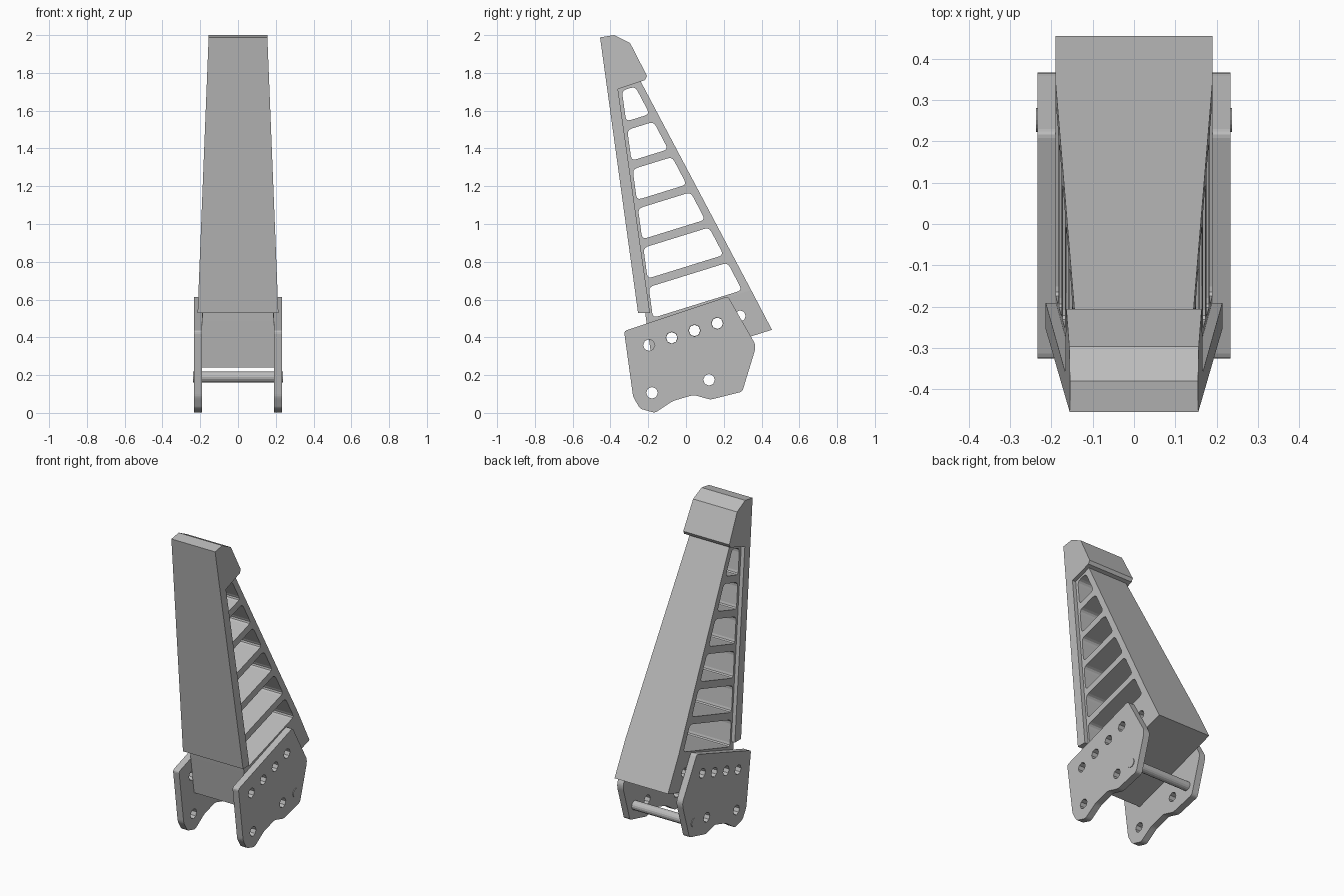
import bpy
import bmesh
from math import cos, sin, tau
from mathutils import Vector

cube = bpy.data.objects.get("Cube")
if cube:
    bpy.data.objects.remove(cube)

GREY = (0.5, 0.5, 0.5, 1)
steel = bpy.data.materials.new("plain grey")
steel.use_nodes = True
steel.diffuse_color = GREY
steel.node_tree.nodes["Principled BSDF"].inputs["Base Color"].default_value = GREY


def make_object(name, bm):
    bmesh.ops.recalc_face_normals(bm, faces=bm.faces)
    mesh = bpy.data.meshes.new(name)
    bm.to_mesh(mesh)
    bm.free()
    mesh.materials.append(steel)
    obj = bpy.data.objects.new(name, mesh)
    bpy.context.collection.objects.link(obj)
    return obj


def add_prism(bm, outline, right, left):
    """Side outline of (y, z) points; right and left give x at a height."""
    a = [bm.verts.new((right(z), y, z)) for y, z in outline]
    b = [bm.verts.new((left(z), y, z)) for y, z in outline]
    bm.faces.new(a)
    bm.faces.new(b[::-1])
    for i in range(len(a)):
        j = (i + 1) % len(a)
        bm.faces.new((a[j], a[i], b[i], b[j]))


def straight(bm, outline, x0, x1):
    add_prism(bm, outline, lambda z: x0, lambda z: x1)


def rounded(points, radius, steps=3):
    """Replace each corner with a short curve."""
    out = []
    pts = [Vector(p) for p in points]
    for i, p in enumerate(pts):
        back, ahead = pts[i - 1] - p, pts[(i + 1) % len(pts)] - p
        a = p + back.normalized() * min(radius, back.length * 0.4)
        c = p + ahead.normalized() * min(radius, ahead.length * 0.4)
        for k in range(steps + 1):
            t = k / steps
            out.append(tuple(a * (1 - t) ** 2 + p * (2 * t * (1 - t)) + c * t * t))
    return out


def circle(centre, radius, sides):
    return [(centre[0] + radius * cos(tau * i / sides),
             centre[1] + radius * sin(tau * i / sides)) for i in range(sides)]


def cut(obj, outlines):
    """Cut the outlines sideways through an object."""
    bm = bmesh.new()
    for outline in outlines:
        straight(bm, outline, -0.5, 0.5)
    cutter = make_object("cutter", bm)
    cutter.hide_render = True
    mod = obj.modifiers.new("openings", "BOOLEAN")
    mod.operation = "DIFFERENCE"
    mod.solver = "EXACT"
    mod.object = cutter
    bpy.context.view_layer.objects.active = obj
    bpy.ops.object.modifier_apply(modifier=mod.name)
    bpy.data.objects.remove(cutter)


# Tapered body: front point, back point and half width at each section
sections = [((-0.175, 0.24), (0.455, 0.44), 0.19),
            ((-0.21, 0.485), (0.345, 0.65), 0.19),
            ((-0.38, 1.75), (-0.257, 1.787), 0.14)]
bm = bmesh.new()
rings = []
for front, back, w in sections:
    corners = [(-w, *front), (w, *front), (w, *back), (-w, *back)]
    rings.append([bm.verts.new(c) for c in corners])
for low, high in zip(rings, rings[1:]):
    for i in range(4):
        j = (i + 1) % 4
        bm.faces.new((low[i], low[j], high[j], high[i]))
bm.faces.new(rings[0][::-1])
bm.faces.new(rings[-1])
body = make_object("tapered_body", bm)

# Ladder openings between sloping ribs
SLOPE = 0.31


def rib_ends(z):
    y = -0.175 - 0.1366 * (z - 0.503)
    yr = (-0.27 - 0.5245 * (z - SLOPE * y - 1.73)) / (1 + 0.5245 * SLOPE)
    return (y, z), (yr, z + SLOPE * (yr - y))


windows = []
for k in range(6):
    z = 0.503 + 0.208 * k
    (a, b), (d, c) = rib_ends(z), rib_ends(z + 0.163)
    windows.append(rounded([a, b, c, d], 0.025))

# Row of bolt holes shared by body and brackets
bolts = [(-0.196 + 0.1205 * i, 0.359 + 0.0385 * i) for i in range(5)]
cut(body, windows + [circle(p, 0.03, 8) for p in bolts[1:]])

# Front cover with hooked cap, narrowing upward
cover_outline = [(-0.455, 1.988), (-0.38, 2.0), (-0.296, 1.958), (-0.206, 1.783),
                 (-0.217, 1.762), (-0.36, 1.714), (-0.191, 0.53), (-0.254, 0.53)]
bm = bmesh.new()


def cover_half(z):
    return 0.155 + (2.0 - z) * 0.04


add_prism(bm, cover_outline, lambda z: -cover_half(z), cover_half)
make_object("front_cover", bm)

# Side brackets with bolt holes
bracket_outline = [(-0.328, 0.433), (0.222, 0.617), (0.366, 0.365), (0.366, 0.335),
                   (0.298, 0.112), (0.13, 0.07), (0.04, 0.095), (-0.07, 0.063),
                   (-0.164, 0.0), (-0.243, 0.022), (-0.28, 0.085)]
bracket_holes = bolts[:4] + [(0.122, 0.175), (-0.18, 0.106)]
for name, side in (("right_bracket", -1), ("left_bracket", 1)):
    bm = bmesh.new()
    straight(bm, rounded(bracket_outline, 0.015), side * 0.19, side * 0.233)
    cut(make_object(name, bm), [circle(p, 0.031, 8) for p in bracket_holes])

# Cross rod between the brackets
bm = bmesh.new()
straight(bm, circle((0.252, 0.19), 0.029, 16), -0.237, 0.237)
make_object("cross_rod", bm)
